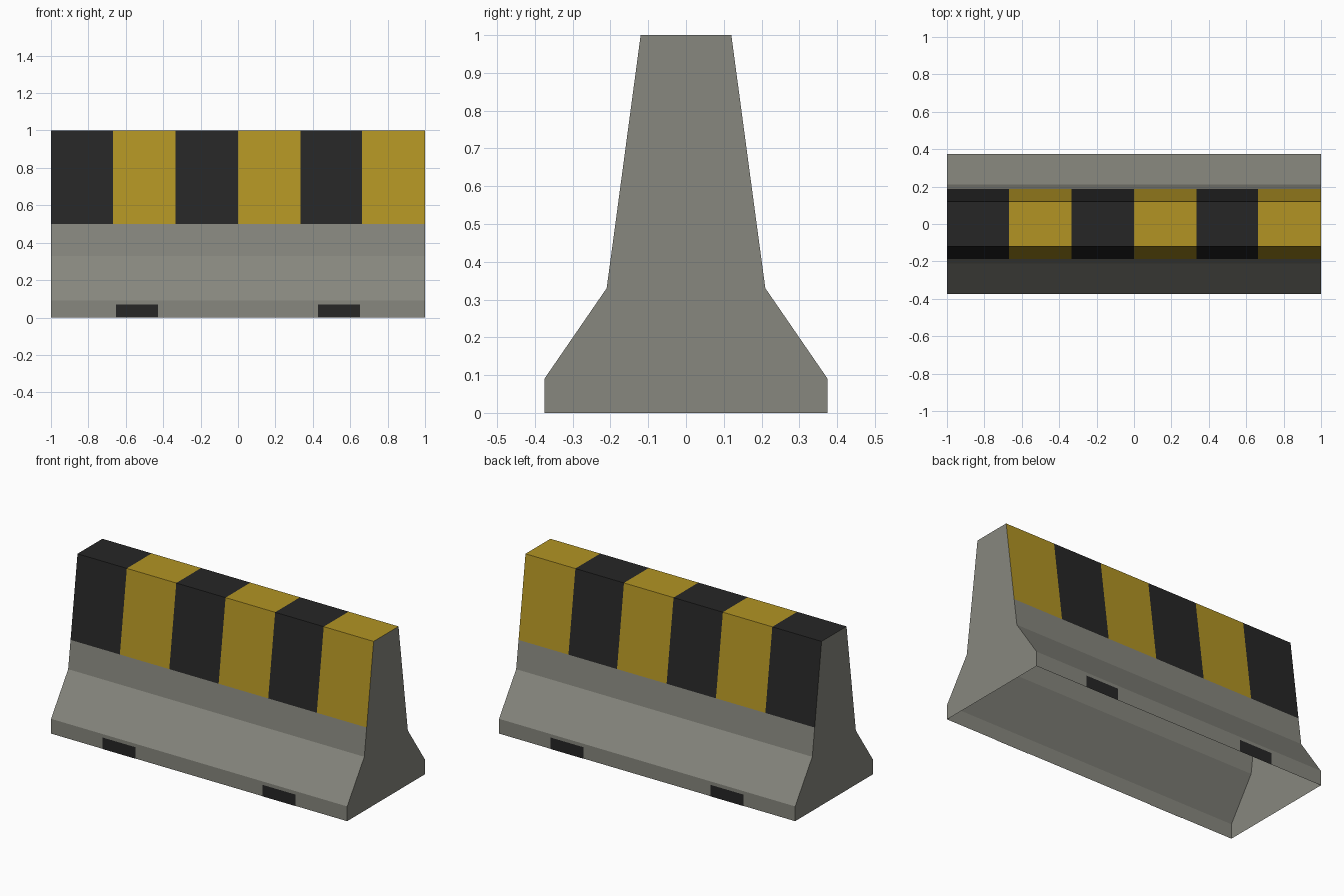
import bpy
import bmesh

if "Cube" in bpy.data.objects:
    bpy.data.objects.remove(bpy.data.objects["Cube"])


def material(name, rgb):
    m = bpy.data.materials.new(name)
    m.diffuse_color = (*rgb, 1)
    m.use_nodes = True
    m.node_tree.nodes["Principled BSDF"].inputs["Base Color"].default_value = m.diffuse_color
    return m


concrete = material("concrete grey", (0.242, 0.242, 0.209))
black = material("stripe black", (0.0194, 0.0194, 0.0194))
yellow = material("stripe yellow", (0.445, 0.296, 0.0176))


def make_object(name, bm, mats):
    mesh = bpy.data.meshes.new(name)
    bm.to_mesh(mesh)
    bm.free()
    for m in mats:
        mesh.materials.append(m)
    obj = bpy.data.objects.new(name, mesh)
    bpy.context.collection.objects.link(obj)
    return obj


# Barrier shell: open-bottomed profile swept along x, sliced at the stripes
half = [(0.375, 0), (0.375, 0.09), (0.21, 0.33), (0.187, 0.5), (0.12, 1.0)]
profile = [(-y, z) for y, z in half] + half[::-1]
slices = [-1, -0.667, -0.333, 0, 0.335, 0.663, 1]

bm = bmesh.new()
rings = [[bm.verts.new((x, y, z)) for y, z in profile] for x in slices]
for i in range(len(slices) - 1):
    a, b = rings[i], rings[i + 1]
    for j in range(len(profile) - 1):
        face = bm.faces.new((a[j], b[j], b[j + 1], a[j + 1]))
        # painted stripes cover everything above half height
        if min(v.co.z for v in face.verts) > 0.49:
            face.material_index = 1 + i % 2
bm.faces.new(rings[0])
bm.faces.new(rings[-1][::-1])
make_object("barrier_body", bm, (concrete, black, yellow))

# Dark slot plates at the foot of both long sides
for side, label in ((-1, "front"), (1, "back")):
    for cx, end in ((-0.54, "left"), (0.54, "right")):
        bm = bmesh.new()
        y = side * 0.377
        corners = [(cx - 0.112, 0), (cx + 0.112, 0), (cx + 0.112, 0.07), (cx - 0.112, 0.07)]
        if side > 0:
            corners.reverse()
        bm.faces.new([bm.verts.new((x, y, z)) for x, z in corners])
        make_object(f"{label}_{end}_slot", bm, (black,))
